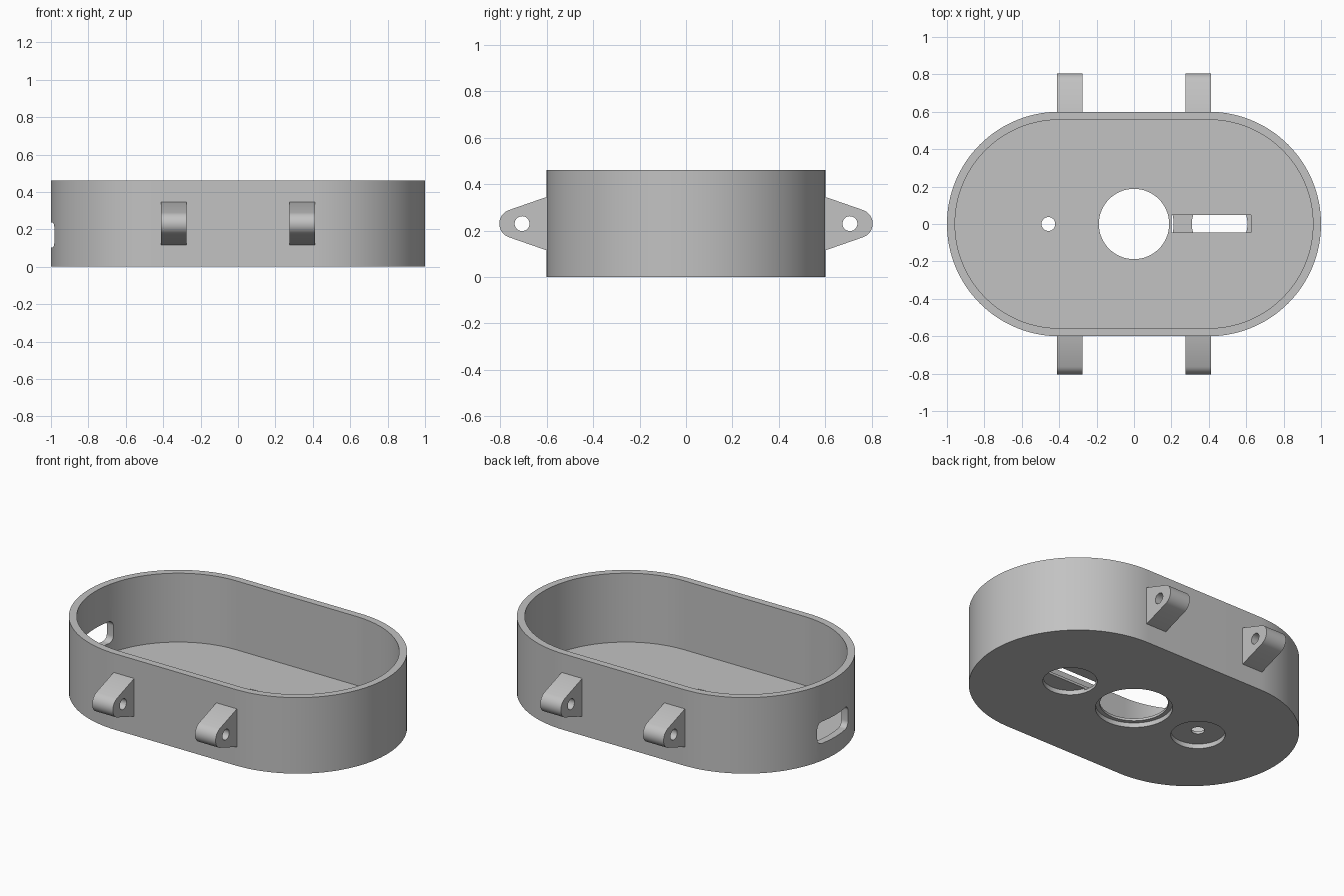
import bpy, bmesh
from math import pi, cos, sin, radians
from mathutils import Vector

cube = bpy.data.objects.get("Cube")
if cube:
    bpy.data.objects.remove(cube, do_unlink=True)

grey = bpy.data.materials.new("light grey")
grey.use_nodes = True
colour = (0.54, 0.54, 0.54, 1)
grey.diffuse_color = colour
grey.node_tree.nodes["Principled BSDF"].inputs["Base Color"].default_value = colour


def arc(cx, cy, r, start, end, steps):
    """Points along an arc, angles in degrees."""
    angles = [radians(start + (end - start) * i / steps) for i in range(steps + 1)]
    return [(cx + r * cos(a), cy + r * sin(a)) for a in angles]


def circle(cx, cy, r, steps=64):
    return arc(cx, cy, r, 0, 360, steps)[:-1]


def stadium(half_straight, r):
    return arc(half_straight, 0, r, -90, 90, 64) + arc(-half_straight, 0, r, 90, 270, 64)


def rounded_rect(cx, cy, w, h, r):
    pts = []
    for i, (sx, sy) in enumerate([(1, 1), (-1, 1), (-1, -1), (1, -1)]):
        pts += arc(cx + sx * (w / 2 - r), cy + sy * (h / 2 - r), r, 90 * i, 90 * i + 90, 8)
    return pts


def prism(name, outline, low, high, axis="z"):
    """Extrude an outline along z (outline in xy) or along x (outline in yz)."""
    bm = bmesh.new()
    place = (lambda a, b: (a, b, low)) if axis == "z" else (lambda a, b: (low, a, b))
    face = bm.faces.new([bm.verts.new(place(a, b)) for a, b in outline])
    top = bmesh.ops.extrude_face_region(bm, geom=[face])["geom"]
    step = Vector((0, 0, high - low)) if axis == "z" else Vector((high - low, 0, 0))
    bmesh.ops.translate(bm, vec=step, verts=[v for v in top if isinstance(v, bmesh.types.BMVert)])
    bmesh.ops.recalc_face_normals(bm, faces=bm.faces)
    mesh = bpy.data.meshes.new(name)
    bm.to_mesh(mesh)
    bm.free()
    mesh.materials.append(grey)
    obj = bpy.data.objects.new(name, mesh)
    bpy.context.collection.objects.link(obj)
    return obj


def select(obj):
    bpy.ops.object.select_all(action="DESELECT")
    obj.select_set(True)
    bpy.context.view_layer.objects.active = obj


def cut(obj, *cutters):
    """Subtract each cutter, then discard it."""
    for cutter in cutters:
        mod = obj.modifiers.new("cut", "BOOLEAN")
        mod.operation = "DIFFERENCE"
        mod.solver = "EXACT"
        mod.object = cutter
        select(obj)
        bpy.ops.object.modifier_apply(modifier=mod.name)
        bpy.data.objects.remove(cutter, do_unlink=True)


def smooth(obj):
    select(obj)
    bpy.ops.object.shade_smooth_by_angle(angle=radians(30))


# Open tray with rounded ends
height, wall, pocket_x, pocket_top = 0.46, 0.043, 0.458, 0.028
tray = prism("tray", stadium(0.4, 0.6), 0, height)
cut(tray, prism("cavity", stadium(0.4, 0.6 - wall), wall, height + 0.1))

# Centre opening with a wider recess underneath
cut(tray,
    prism("centre_hole", circle(0, 0, 0.188), -0.1, 0.2),
    prism("centre_recess", circle(0, 0, 0.212), -0.1, pocket_top))

# Round pockets underneath, opened by a small hole and a long slot
for side in (-1, 1):
    cut(tray, prism("pocket", circle(side * pocket_x, 0, 0.149), -0.1, pocket_top))
slot = [(0.2, -0.045), (0.626, -0.045), (0.626, 0.047), (0.2, 0.047)]
cut(tray,
    prism("small_hole", circle(-pocket_x, 0, 0.037, 32), -0.1, 0.2),
    prism("slot", slot, 0.018, 0.2))

# Rounded window in the end wall
cut(tray, prism("end_window", rounded_rect(0, 0.17, 0.294, 0.132, 0.035), -1.2, -0.8, "x"))
smooth(tray)

# Four tapered lugs with cross holes
lug_z, lug_x, lug_width = 0.23, 0.344, 0.138
for sy, depth in ((-1, "front"), (1, "back")):
    for sx, side in ((-1, "right"), (1, "left")):
        half = [(0.58, -0.115), (0.6, -0.115)] + arc(0.742, 0, 0.062, -70, 70, 24)
        half += [(0.6, 0.115), (0.58, 0.115)]
        outline = [(sy * y, lug_z + z) for y, z in half]
        x = sx * lug_x
        lug = prism(f"{depth}_{side}_lug", outline, x - lug_width / 2, x + lug_width / 2, "x")
        cut(lug, prism("lug_hole", circle(sy * 0.706, lug_z, 0.032, 32), x - 0.2, x + 0.2, "x"))
        smooth(lug)
